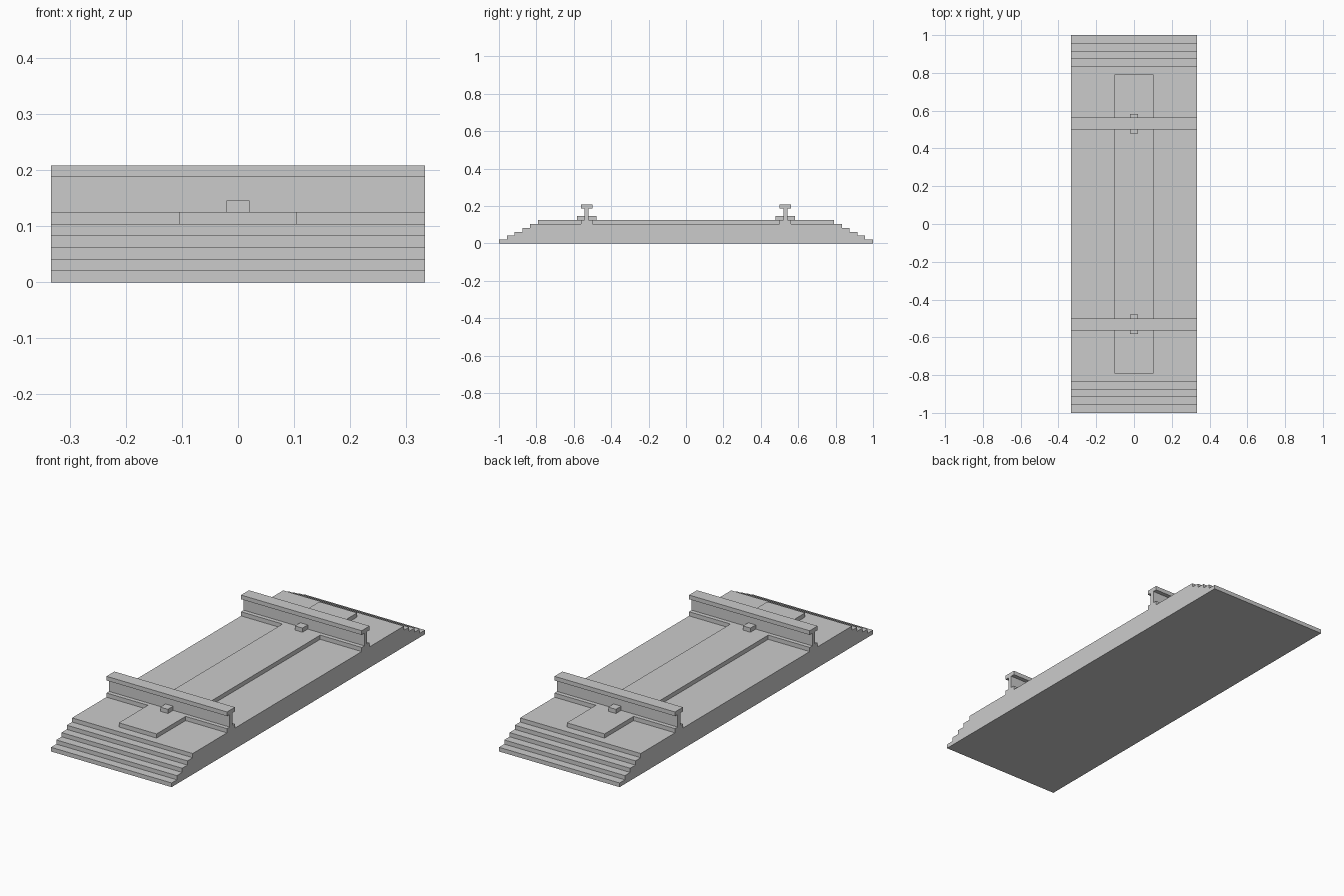
import bpy

if "Cube" in bpy.data.objects:
    bpy.data.objects.remove(bpy.data.objects["Cube"])

U = 1 / 48            # modelling grid: the bed is 96 units long
HALF_WIDTH = 16 * U   # half of the track section's width


def extrude_profile(name, profile, half_x):
    """Extrude a (y, z) outline, given in grid units, along x."""
    n = len(profile)
    verts = [(x, y * U, z * U) for x in (-half_x, half_x) for y, z in profile]
    faces = [tuple(reversed(range(n))), tuple(range(n, 2 * n))]
    faces += [(i, (i + 1) % n, (i + 1) % n + n, i + n) for i in range(n)]
    mesh = bpy.data.meshes.new(name)
    mesh.from_pydata(verts, [], faces)
    obj = bpy.data.objects.new(name, mesh)
    bpy.context.collection.objects.link(obj)
    return obj


def block(name, half_x, y0, y1, z0, z1):
    return extrude_profile(name, [(y0, z0), (y1, z0), (y1, z1), (y0, z1)], half_x * U)


# Stepped gravel bed: five steps on each end
right = []
for i in range(5):
    right += [(48 - 2 * i, i), (48 - 2 * i, i + 1)]
left = [(-y, z) for y, z in reversed(right)]
extrude_profile("gravel_bed", right + left, HALF_WIDTH)

# Sleeper, interrupted where the rail feet sit
block("sleeper_middle", 5, -24, 24, 5, 6)

# I-shaped rail section, centred on its own axis
half = [(1.5, 5), (1.5, 6), (0.5, 6), (0.5, 9), (1.5, 9), (1.5, 10)]
section = half + [(-y, z) for y, z in reversed(half)]

for side, label in ((-1, "front"), (1, "back")):
    c = side * 25.5
    extrude_profile(label + "_rail", [(y + c, z) for y, z in section], HALF_WIDTH)
    # Sleeper end outside the rail
    y0, y1 = sorted((side * 27, side * 38))
    block(label + "_sleeper_end", 5, y0, y1, 5, 6)
    # Clip holding the rail foot down on both sides
    block(label + "_rail_clip", 1, c - 2.5, c + 2.5, 6, 7)
